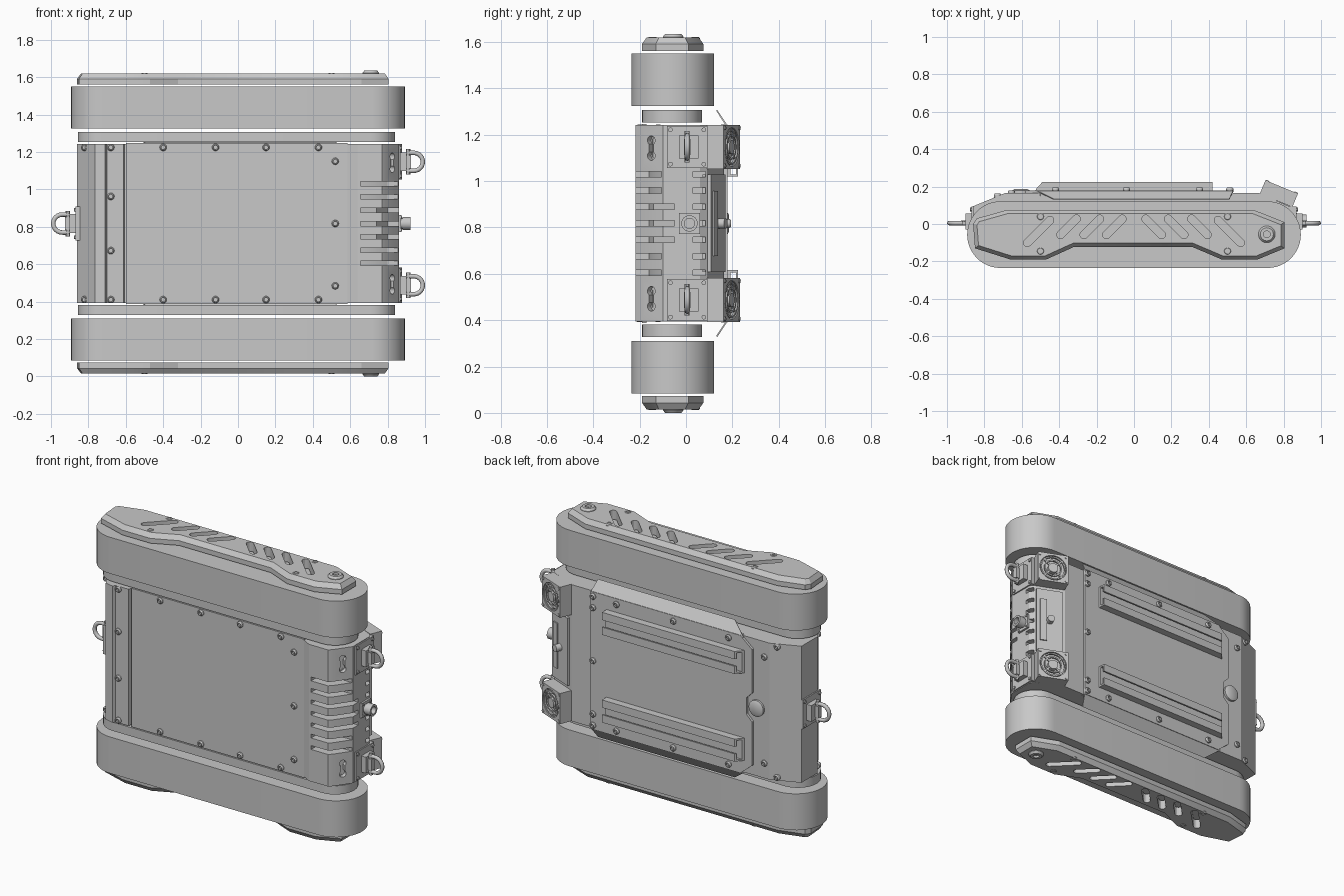
import bpy, bmesh, math
from mathutils import Matrix, Vector

if "Cube" in bpy.data.objects:
    bpy.data.objects.remove(bpy.data.objects["Cube"], do_unlink=True)

MID = 0.8175          # mirror height of the whole machine
GREY = (0.58, 0.58, 0.58, 1)
metal = bpy.data.materials.new("plain_grey")
metal.use_nodes = True
metal.diffuse_color = GREY
metal.node_tree.nodes["Principled BSDF"].inputs["Base Color"].default_value = GREY


# ---- helpers ----
def frame(origin, normal):
    """Matrix whose local z points along a horizontal normal, local y along world z."""
    n = Vector(normal).normalized()
    up = Vector((0, 0, 1))
    m = Matrix((up.cross(n), up, n)).transposed().to_4x4()
    return Matrix.Translation(origin) @ m


def loft(bm, sections, m=Matrix()):
    """Closed solid through (outline, height) sections."""
    loops = [[bm.verts.new(m @ Vector((x, y, z))) for x, y in pts] for pts, z in sections]
    bm.faces.new(loops[0][::-1])
    bm.faces.new(loops[-1])
    for p, q in zip(loops, loops[1:]):
        for i in range(len(p)):
            j = (i + 1) % len(p)
            bm.faces.new((p[i], p[j], q[j], q[i]))


def prism(bm, pts, a, b, m=Matrix()):
    loft(bm, [(pts, a), (pts, b)], m)


def box(bm, x0, x1, y0, y1, z0, z1, m=Matrix()):
    prism(bm, [(x0, y0), (x1, y0), (x1, y1), (x0, y1)], z0, z1, m)


def inset(pts, d):
    """Shrink a clockwise outline by d with mitred corners."""
    out = []
    for i, p in enumerate(pts):
        p = Vector(p)
        u = (p - Vector(pts[i - 1])).normalized()
        v = (Vector(pts[(i + 1) % len(pts)]) - p).normalized()
        a, b = Vector((u.y, -u.x)), Vector((v.y, -v.x))
        out.append(tuple(p + (a + b) * d / (1 + a.dot(b))))
    return out


def stadium(cx, cy, half, r, angle=0, n=12):
    pts = []
    for side in (1, -1):
        for i in range(n + 1):
            t = math.pi * (i / n - 0.5) + (0 if side == 1 else math.pi)
            x, y = side * half + r * math.cos(t), r * math.sin(t)
            pts.append((cx + x * math.cos(angle) - y * math.sin(angle),
                        cy + x * math.sin(angle) + y * math.cos(angle)))
    return pts


def disc(r, n=20):
    return [(r * math.cos(math.tau * i / n), r * math.sin(math.tau * i / n)) for i in range(n)]


def ring(bm, r0, r1, a, b, m, n=32):
    loops = [[bm.verts.new(m @ Vector((x, y, z))) for x, y in disc(r, n)]
             for r, z in ((r0, a), (r1, a), (r1, b), (r0, b))]
    for k in range(4):
        p, q = loops[k], loops[(k + 1) % 4]
        for i in range(n):
            j = (i + 1) % n
            bm.faces.new((p[i], p[j], q[j], q[i]))


def bolt(bm, m, r=0.019):
    loft(bm, [(disc(r), -.01), (disc(r), .008), (disc(r * .75), .015), (disc(r * .5), .015),
              (disc(r * .5), .004)], m)


def finish(name, bm):
    bmesh.ops.recalc_face_normals(bm, faces=bm.faces)
    me = bpy.data.meshes.new(name)
    bm.to_mesh(me)
    bm.free()
    me.materials.append(metal)
    me.polygons.foreach_set("use_smooth", [True] * len(me.polygons))
    me.set_sharp_from_angle(angle=math.radians(30))
    ob = bpy.data.objects.new(name, me)
    bpy.context.collection.objects.link(ob)
    return ob


def bake(ob):
    dg = bpy.context.evaluated_depsgraph_get()
    return bpy.data.meshes.new_from_object(ob.evaluated_get(dg))


def cut(ob, bm):
    tool = finish("cutter", bm)
    tool.hide_render = True
    mod = ob.modifiers.new("cut", "BOOLEAN")
    mod.object, mod.operation, mod.solver = tool, "DIFFERENCE", "EXACT"
    me = bake(ob)
    ob.modifiers.clear()
    ob.data = me
    me.set_sharp_from_angle(angle=math.radians(20))
    bpy.data.objects.remove(tool, do_unlink=True)


# ---- hull ----
bm = bmesh.new()
prism(bm, [(-.86, .095), (-.86, -.06), (-.765, -.205), (-.71, -.217), (-.7, -.2), (-.612, -.2),
           (-.607, -.18), (.57, -.18), (.64, -.218), (.77, -.218), (.79, -.2), (.86, -.1),
           (.86, .06), (.84, .09), (.67, .165), (-.69, .165)], MID - .424, MID + .424)
hull = finish("hull", bm)

# cooling slots wrapping the right end, plus short ones behind them
bm = bmesh.new()
for k in range(-3, 4):
    z = MID + k * .071
    end = -.05 if abs(k) < 2 else -.105
    prism(bm, [(.655, -.3), (1, -.3), (1, end), (.8, end), (.74, -.14), (.655, -.16)], z - .012, z + .012)
    box(bm, .8, 1, .03, .085, z - .012, z + .012)
cut(hull, bm)

# keyhole openings on the angled corners
for shape in ("slot", "holes"):
    bm = bmesh.new()
    for s in (1, -1):
        m = frame((.825, -.15, MID + s * .325), (.82, -.57, 0))
        if shape == "slot":
            prism(bm, stadium(0, 0, .035, .012, math.pi / 2), -.03, .05, m)
        else:
            for d in (.033, -.033):
                prism(bm, disc(.02), -.028, .05, m @ Matrix.Translation((0, d, 0)))
    cut(hull, bm)

# ---- front cover and back cover with sloping flanges ----
bm = bmesh.new()
box(bm, -.6, .585, -.19, -.17, MID - .43, MID + .43)
finish("front_cover", bm)

bm = bmesh.new()
m = frame((0, 0, MID), (0, 1, 0))       # local x runs along -x
prism(bm, [(-.53, -.427), (.5, -.427), (.58, -.36), (.58, -.09), (.54, -.05), (.54, .05),
           (.58, .09), (.58, .36), (.5, .427), (-.53, .427)], .15, .18, m)
finish("back_cover", bm)

bm = bmesh.new()
for s in (1, -1):
    outline = [(.53, .18, .422), (-.52, .18, .422), (-.43, .135, .49), (.51, .135, .49)]
    top = [bm.verts.new((x, y, MID + s * z)) for x, y, z in outline]
    low = [bm.verts.new((x, y - .005, MID + s * (z - .004))) for x, y, z in outline]
    bm.faces.new(top)
    bm.faces.new(low[::-1])
    for i in range(4):
        j = (i + 1) % 4
        bm.faces.new((top[i], top[j], low[j], low[i]))
finish("cover_flanges", bm)

bm = bmesh.new()
m = frame((-.605, .16, MID), (0, 1, 0))
loft(bm, [(disc(.05, 32), 0), (disc(.05, 32), .018), (disc(.035, 32), .026)], m)
finish("back_knob", bm)

# ---- mounting rails: channels with inward lips and a sloped end ----
bm = bmesh.new()
for s in (1, -1):
    c = MID + s * .272
    for e in (1, -1):
        for inner, outer, y0, y1 in ((0, .07, .175, .192), (.06, .07, .19, .225), (.022, .07, .215, .225)):
            z0, z1 = sorted((c + e * inner, c + e * outer))
            ends = [-.53 + max(0, y - .18) * .9 for y in (y0, y1)]
            prism(bm, [(ends[0], y0), (.42, y0), (.42, y1), (ends[1], y1)], z0, z1)
finish("mounting_rails", bm)

# ---- tracks and their guard plates ----
GUARD = [(-.86, 0), (-.84, .03), (-.68, .075), (.64, .075), (.805, .01), (.805, -.13), (.66, -.19),
         (.47, -.19), (.31, -.122), (-.32, -.122), (-.47, -.19), (-.66, -.19), (-.85, -.13)]
for s, side in ((1, "upper"), (-1, "lower")):
    bm = bmesh.new()
    prism(bm, stadium(0, -.057, .714, .178, 0, 24), MID + s * .507, MID + s * .733)
    finish(side + "_track", bm)

    bm = bmesh.new()
    prism(bm, stadium(-.008, -.06, .718, .13, 0, 16), MID + s * .436, MID + s * .49)
    finish(side + "_inner_guard", bm)

    bm = bmesh.new()
    loft(bm, [(GUARD, MID + s * .744), (GUARD, MID + s * .774), (inset(GUARD, .02), MID + s * .802)])
    guard = finish(side + "_outer_guard", bm)
    bm = bmesh.new()
    for e in (1, -1):
        for x, y, half in ((.105, -.015, .06), (.225, -.015, .06), (.35, -.015, .06), (.51, -.04, .085)):
            prism(bm, stadium(e * x, y, half, .021, -e * math.pi / 4, 6), MID + s * .738, MID + s * .85)
    cut(guard, bm)

    bm = bmesh.new()
    face = Matrix.Translation((0, 0, MID + s * .79)) @ Matrix.Diagonal((1, 1, s, 1))
    for x in (-.5, .5):
        for y in (.04, -.145):
            bolt(bm, face @ Matrix.Translation((x, y, 0)), .021)
    m = face @ Matrix.Translation((.71, -.055, 0))
    loft(bm, [(disc(.045, 24), 0), (disc(.045, 24), .015), (disc(.035, 24), .0275),
              (disc(.018, 24), .0275), (disc(.018, 24), .014)], m)
    finish(side + "_guard_bolts", bm)

# ---- cover bolts ----
bm = bmesh.new()
front, back = (0, -1, 0), (0, 1, 0)
for s in (1, -1):
    for x in (-.4, -.12, .15, .43):
        bolt(bm, frame((x, -.19, MID + s * .407), front))
    for x, y, z in ((-.82, -.12, .407), (-.68, -.2, .407), (-.68, -.2, .145), (.52, -.19, .333)):
        bolt(bm, frame((x, y, MID + s * z), front))
    for x, y, z in ((.35, .18, .393), (-.04, .18, .393), (-.42, .18, .393), (.512, .18, .4),
                    (.512, .18, .33), (-.655, .165, .33), (-.73, .148, .405)):
        bolt(bm, frame((x, y, MID + s * z), back))
bolt(bm, frame((.52, -.19, MID), front))
bolt(bm, frame((.512, .18, MID), back))
finish("cover_bolts", bm)

# ---- cooling fans and the port panel between them ----
SLOPE = (.38, .92, 0)
for s, side in ((1, "upper"), (-1, "lower")):
    m = frame((.775, .163, MID + s * .33), SLOPE)
    bm = bmesh.new()
    box(bm, -.094, .094, -.095, .095, -.04, .038, m)
    fan = finish(side + "_fan_case", bm)
    bm = bmesh.new()
    prism(bm, disc(.083, 32), .01, .06, m)
    cut(fan, bm)
    bm = bmesh.new()
    for r in (.055, .078):
        ring(bm, r - .008, r, .026, .036, m)
    prism(bm, disc(.03), 0, .038, m)
    for k in range(4):
        turn = m @ Matrix.Rotation(math.pi * (k / 2 + .25), 4, "Z")
        box(bm, .02, .084, -.005, .005, .024, .033, turn)
        prism(bm, disc(.009, 10), .03, .042, turn @ Matrix.Translation((.115, 0, 0)))
    finish(side + "_fan_grille", bm)

bm = bmesh.new()
m = frame((.765, .13, MID), SLOPE)
box(bm, -.08, .08, -.21, .21, -.03, .01, m)
box(bm, -.06, -.02, -.14, .14, .005, .018, m)
prism(bm, disc(.022), .005, .045, m)
finish("port_panel", bm)

# ---- round connector on the right end ----
bm = bmesh.new()
m = frame((.86, .015, MID), (1, 0, 0))
box(bm, -.045, .045, -.045, .045, -.03, .012, m)
prism(bm, disc(.03, 24), 0, .03, m)
ring(bm, .022, .035, .02, .062, m)
for x in (-.035, .035):
    for y in (-.035, .035):
        prism(bm, disc(.007, 8), 0, .018, m @ Matrix.Translation((x, y, 0)))
finish("connector", bm)

# ---- towing shackles ----
for name, d, z in (("upper_right", 1, MID + .33), ("lower_right", 1, MID - .33), ("left", -1, MID)):
    m = frame((d * .86, .005, z), (d, 0, 0))
    bm = bmesh.new()
    box(bm, -.088, .088, -.09, .09, -.03, .008, m)
    box(bm, *sorted((-.035 * d, .05 * d)), -.05, .05, .005, .04, m)
    box(bm, -.014, .014, -.035, .035, .015, .065, m)
    pin = m @ Matrix.Translation((0, 0, .05)) @ Matrix.Rotation(math.pi / 2, 4, "X")
    prism(bm, disc(.011, 12), -.068, .068, pin)
    for x in (-.072, .072):
        for y in (-.074, .074):
            prism(bm, disc(.01, 10), 0, .016, m @ Matrix.Translation((x, y, 0)))
    finish(name + "_tow_bracket", bm)

    arc = [(.048 * math.cos(math.pi * i / 12), .08 + .048 * math.sin(math.pi * i / 12)) for i in range(13)]
    cu = bpy.data.curves.new("shackle_path", "CURVE")
    cu.dimensions, cu.bevel_depth, cu.bevel_resolution, cu.use_fill_caps = "3D", .012, 2, True
    path = [(.048, .04)] + arc + [(-.048, .04)]
    sp = cu.splines.new("POLY")
    sp.points.add(len(path) - 1)
    for p, (a, b) in zip(sp.points, path):
        p.co = (*(m @ Vector((0, a, b))), 1)
    cu.materials.append(metal)
    helper = bpy.data.objects.new("shackle_helper", cu)
    bpy.context.collection.objects.link(helper)
    me = bake(helper)
    bpy.data.objects.remove(helper, do_unlink=True)
    me.polygons.foreach_set("use_smooth", [True] * len(me.polygons))
    bpy.context.collection.objects.link(bpy.data.objects.new(name + "_shackle", me))
